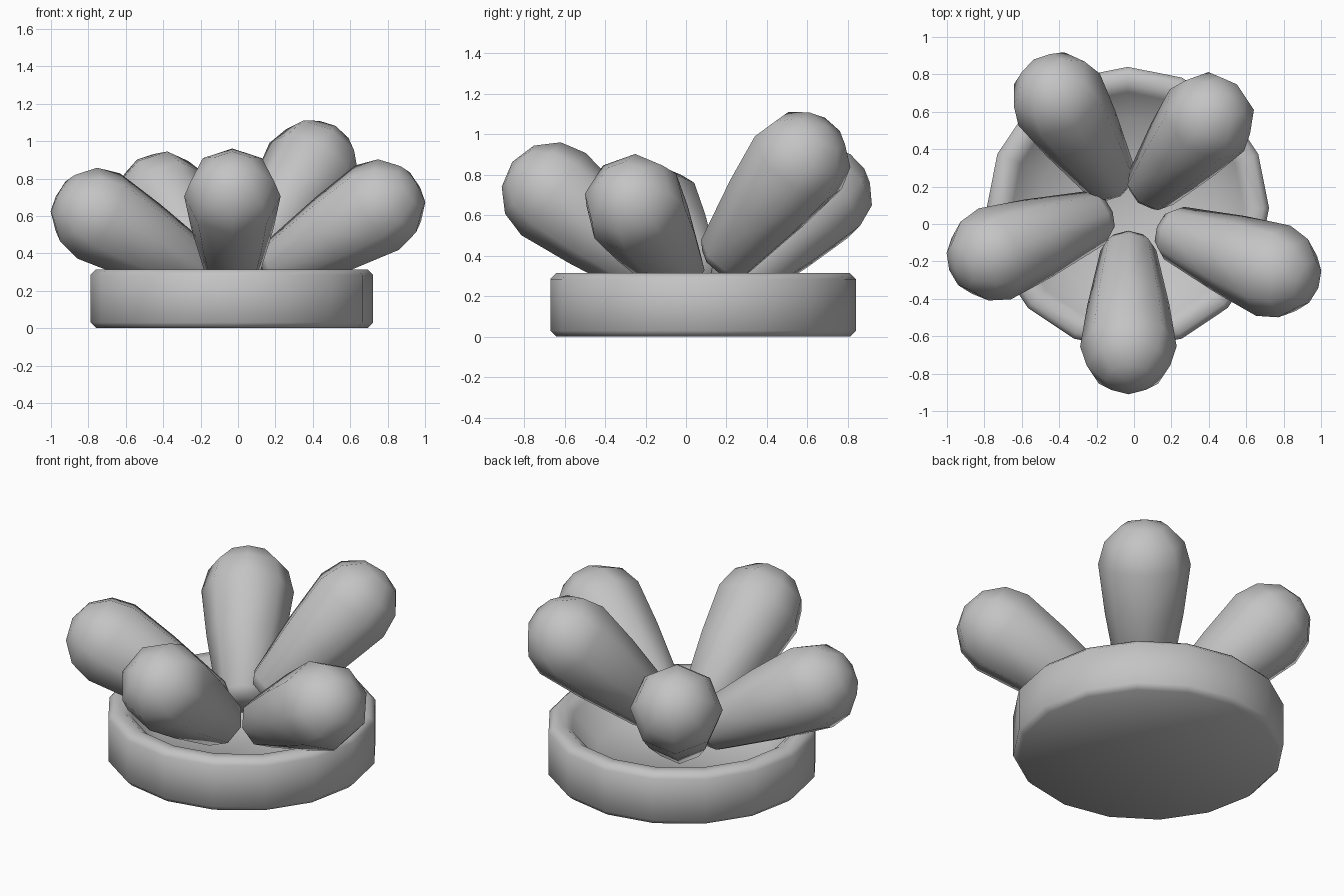
import bpy, bmesh, math
from mathutils import Vector

cube = bpy.data.objects.get("Cube")
if cube:
    bpy.data.objects.remove(cube, do_unlink=True)

# Single material
grey = bpy.data.materials.new("plain grey")
grey.use_nodes = True
colour = (0.55, 0.55, 0.55, 1)
grey.diffuse_color = colour
grey.node_tree.nodes["Principled BSDF"].inputs["Base Color"].default_value = colour


def lathe(name, profile, sides):
    """Turn (radius, height) points around z; ends at radius 0 become poles."""
    bm = bmesh.new()
    rings = []
    for r, z in profile:
        if r == 0:
            rings.append([bm.verts.new((0, 0, z))] * sides)
        else:
            angles = [math.tau * i / sides for i in range(sides)]
            rings.append([bm.verts.new((r * math.cos(a), r * math.sin(a), z)) for a in angles])
    for low, high in zip(rings, rings[1:]):
        for i in range(sides):
            j = (i + 1) % sides
            corners = dict.fromkeys((low[i], low[j], high[j], high[i]))
            bm.faces.new(list(corners))
    bmesh.ops.recalc_face_normals(bm, faces=bm.faces)
    mesh = bpy.data.meshes.new(name)
    bm.to_mesh(mesh)
    bm.free()
    mesh.materials.append(grey)
    obj = bpy.data.objects.new(name, mesh)
    bpy.context.collection.objects.link(obj)
    bpy.ops.object.select_all(action='DESELECT')
    obj.select_set(True)
    bpy.context.view_layer.objects.active = obj
    bpy.ops.object.shade_smooth_by_angle(angle=math.radians(60))
    return obj


# Shallow dish with bevelled rim and sloping inner wall
dish = lathe("dish", [(0, 0), (0.725, 0), (0.755, 0.03), (0.755, 0.285), (0.725, 0.315),
                      (0.66, 0.315), (0.62, 0.285), (0.48, 0.12), (0, 0.12)], 16)
dish.location = (-0.033, 0.085, 0)

# Tapered petal with a ball-shaped tip
HEAD, LENGTH = 0.258, 0.70
petal_profile = [(0, 0), (0.11, 0), (0.15, 0.05), (0.22, 0.42)]
for step in range(0, 90, 30):
    a = math.radians(step)
    petal_profile.append((HEAD * math.cos(a), LENGTH + HEAD * math.sin(a)))
petal_profile.append((0, LENGTH + HEAD))

# Ball centre of each petal, and the point its foot aims at
petals = {
    "front_petal": ((-0.03, -0.655, 0.705), (-0.03, -0.105, 0.275)),
    "left_petal": ((0.745, -0.25, 0.645), (0.165, -0.03, 0.30)),
    "right_petal": ((-0.745, -0.16, 0.60), (-0.16, 0.05, 0.27)),
    "back_left_petal": ((0.39, 0.555, 0.86), (0.07, 0.17, 0.365)),
    "back_right_petal": ((-0.40, 0.665, 0.69), (-0.11, 0.21, 0.25)),
}
for name, (ball, foot) in petals.items():
    axis = (Vector(ball) - Vector(foot)).normalized()
    petal = lathe(name, petal_profile, 8)
    petal.rotation_mode = 'QUATERNION'
    petal.rotation_quaternion = axis.to_track_quat('Z', 'Y')
    petal.location = Vector(ball) - axis * LENGTH
